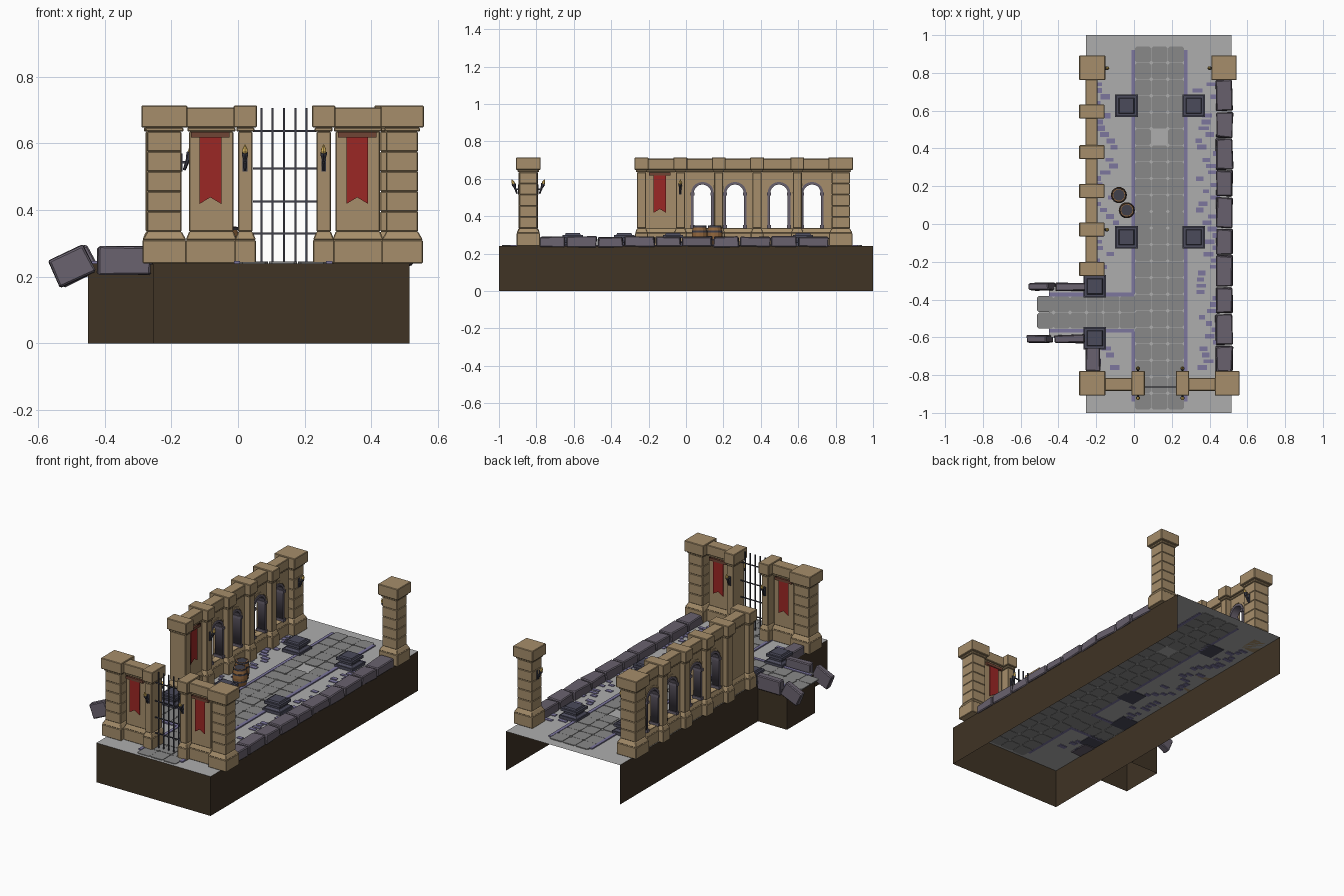
import bpy, bmesh, math, random
from mathutils import Matrix, Vector

if "Cube" in bpy.data.objects:
    bpy.data.objects.remove(bpy.data.objects["Cube"])

random.seed(4)
G = 0.24  # ground level


def mat(name, r, g, b):
    m = bpy.data.materials.new(name)
    m.diffuse_color = (r, g, b, 1)
    m.use_nodes = True
    m.node_tree.nodes["Principled BSDF"].inputs["Base Color"].default_value = m.diffuse_color
    return m


TAN = mat("sandstone", .38, .27, .145)
EARTH = mat("earth", .05, .033, .018)
ROCK = mat("purple_rock", .14, .12, .155)
SLATE = mat("slate", .07, .07, .105)
FLOOR = mat("floor_grey", .42, .42, .42)
PAVE = mat("paving_grey", .25, .25, .25)
TRIM = mat("trim_purple", .2, .18, .34)
RED = mat("cloth_red", .33, .02, .018)
WOOD = mat("wood", .28, .13, .045)
BAR = mat("rod_wood", .16, .06, .035)
IRON = mat("iron", .05, .05, .07)
FIRE = mat("flame", .75, .5, .12)


def put(name, bm, m, bevel=0):
    bmesh.ops.recalc_face_normals(bm, faces=bm.faces)
    me = bpy.data.meshes.new(name)
    bm.to_mesh(me)
    bm.free()
    return link(name, me, m, bevel)


def link(name, me, m, bevel=0):
    me.materials.clear()
    me.materials.append(m)
    ob = bpy.data.objects.new(name, me)
    bpy.context.collection.objects.link(ob)
    if bevel:
        mod = ob.modifiers.new("bevel", 'BEVEL')
        mod.width, mod.segments = bevel, 1
    return ob


def box(bm, x0, x1, y0, y1, z0, z1, t=0, M=None):
    """Box whose top is inset by t."""
    vs = [Vector(p) for p in ((x0, y0, z0), (x1, y0, z0), (x1, y1, z0), (x0, y1, z0),
          (x0+t, y0+t, z1), (x1-t, y0+t, z1), (x1-t, y1-t, z1), (x0+t, y1-t, z1))]
    v = [bm.verts.new(M @ p if M else p) for p in vs]
    for f in ((3, 2, 1, 0), (4, 5, 6, 7), (0, 1, 5, 4), (1, 2, 6, 5), (2, 3, 7, 6), (3, 0, 4, 7)):
        bm.faces.new([v[i] for i in f])


def lathe(name, profile, n, m, M):
    bm = bmesh.new()
    rings = [[bm.verts.new(M @ Vector((r*math.cos(k*math.tau/n), r*math.sin(k*math.tau/n), z)))
              for k in range(n)] for r, z in profile]
    for a, b in zip(rings, rings[1:]):
        for k in range(n):
            bm.faces.new((a[k], a[(k+1) % n], b[(k+1) % n], b[k]))
    bm.faces.new(rings[0][::-1])
    bm.faces.new(rings[-1])
    return put(name, bm, m)


def sheet(name, loops, half, M, m):
    """Flat outline with holes, extruded both ways."""
    cu = bpy.data.curves.new(name, 'CURVE')
    cu.dimensions, cu.fill_mode, cu.extrude = '2D', 'BOTH', half
    for pts in loops:
        s = cu.splines.new('POLY')
        s.points.add(len(pts) - 1)
        for p, q in zip(s.points, pts):
            p.co = (q[0], q[1], 0, 1)
        s.use_cyclic_u = True
    tmp = bpy.data.objects.new("tmp", cu)
    bpy.context.collection.objects.link(tmp)
    me = bpy.data.meshes.new_from_object(tmp.evaluated_get(bpy.context.evaluated_depsgraph_get()))
    bpy.data.objects.remove(tmp)
    me.transform(M)
    return link(name, me, m)


def facing_x(x):
    return Matrix(((0, 0, 1, x), (1, 0, 0, 0), (0, 1, 0, 0), (0, 0, 0, 1)))


def facing_y(y):
    return Matrix(((1, 0, 0, 0), (0, 0, -1, y), (0, 1, 0, 0), (0, 0, 0, 1)))


# Ground slab: open-bottomed skirt without a back wall, plus side spur
bm = bmesh.new()
for x0, x1, y0, y1 in ((-.255, .515, -1, 1), (-.45, -.255, -.6, -.33)):
    bm.faces.new([bm.verts.new((x, y, G)) for x, y in ((x0, y0), (x1, y0), (x1, y1), (x0, y1))])
put("floor", bm, FLOOR)
bm = bmesh.new()
for path in (((-.255, 1), (-.255, -1), (.515, -1), (.515, 1)),
             ((-.255, -.33), (-.45, -.33), (-.45, -.6), (-.255, -.6))):
    for (xa, ya), (xb, yb) in zip(path, path[1:]):
        bm.faces.new([bm.verts.new(p) for p in ((xa, ya, 0), (xb, yb, 0), (xb, yb, G), (xa, ya, G))])
put("earth_skirt", bm, EARTH)

# Paving: chamfered square tiles on the main path and the side path
bm = bmesh.new()
S, C = .0875, .009
tiles = [(.0475 + S*i, -.94 + S*j) for i in range(3) for j in range(22) if (i, j) != (1, 16)]
tiles += [(-.47 + S*i, -.468 + S*(j - .5)) for i in range(6) for j in range(2)]
for cx, cy in tiles:
    h, z1 = S/2 - .0012, G + random.uniform(.003, .006)
    oct8 = [(h-C, -h), (h, C-h), (h, h-C), (h-C, h), (C-h, h), (-h, h-C), (-h, C-h), (C-h, -h)]
    lo, hi = [[bm.verts.new((cx+x, cy+y, z)) for x, y in oct8] for z in (G-.003, z1)]
    bm.faces.new(lo[::-1])
    bm.faces.new(hi)
    for k in range(8):
        bm.faces.new((lo[k], lo[(k+1) % 8], hi[(k+1) % 8], hi[k]))
put("paving_tiles", bm, PAVE)

# Path edging strips and loose little bricks along the walls
bm = bmesh.new()
for x0, x1, y0, y1 in ((-.012, .006, -.37, .92), (-.012, .006, -.94, -.57), (.264, .284, -.94, .92),
                       (-.45, 0, -.383, -.363), (-.45, 0, -.575, -.555)):
    box(bm, x0, x1, y0, y1, G-.003, G+.007)
put("path_edging", bm, TRIM)
bm = bmesh.new()
for wall, s in ((-.195, 1), (.435, -1)):
    for k in range(46):
        y = -.76 + 1.5*k/45
        if s > 0 and -.66 < y < -.27:
            continue
        x = wall + s*.1*random.random()**1.5
        w, d = random.uniform(.015, .028), random.uniform(.009, .014)
        box(bm, x-w, x+w, y-d, y+d, G-.003, G+.004)
put("loose_bricks", bm, TRIM)


# Sandstone columns and walls: flared foot, coursed shaft, neck, cap
def column(name, x0, x1, y0, y1, inset=.013, courses=4, top=.714, shaft=True):
    bm = bmesh.new()
    def part(i, za, zb, t=0):
        box(bm, x0+i, x1-i, y0+i, y1-i, za, zb, t)
    part(.003, G, .31)
    part(.003, .31, .335, inset-.003)
    if shaft:
        h = .3/courses
        for k in range(courses):
            part(inset, .335+k*h, .335+(k+1)*h)
    part(inset-.005, .635, .648)
    part(0, .648, top)
    put(name, bm, TAN, .003)


for tag, x0, x1, y0, y1 in (("front_left", -.29, -.152, -.908, -.778), ("front_right", .428, .558, -.908, -.778),
                            ("back_left", -.29, -.152, .762, .893), ("back_right", .41, .543, .762, .893)):
    column(tag + "_corner_pillar", x0, x1, y0, y1, .017, 5)
column("gate_post_left", -.013, .057, -.908, -.778, courses=1)
column("gate_post_right", .222, .292, -.908, -.778, courses=1)
column("front_wall_left", -.16, 0, -.883, -.815, courses=1, top=.707)
column("front_wall_right", .28, .44, -.883, -.815, courses=1, top=.707)
for y in (-.238, -.03, .175, .38, .595):
    column("arcade_pillar", -.29, -.157, y-.037, y+.037, courses=1)
column("arcade_foot_and_cap", -.258, -.192, -.25, .8, top=.707, shaft=False)

# Arcade panel with four arched windows, their stone frames and hoods
SPRING = .522


def arch(c, r, z0):
    pts = [(c+r*math.cos(a*math.pi/10), SPRING+r*math.sin(a*math.pi/10)) for a in range(11)]
    return [(c+r, z0)] + pts + [(c-r, z0)]


WINDOWS = (.088, .262, .497, .674)
sheet("arcade_panel", [[(-.24, .3), (.8, .3), (.8, .65), (-.24, .65)]] +
      [arch(c, .058, .337) for c in WINDOWS], .019, facing_x(-.225), TAN)
for c in WINDOWS:
    sheet("window_frame", [arch(c, .061, .336) + arch(c, .047, .336)[::-1]], .025, facing_x(-.225), ROCK)
    sheet("window_hood", [arch(c, .075, SPRING) + arch(c, .066, SPRING)[::-1]], .023, facing_x(-.225), TAN)
    bm = bmesh.new()
    for s in (-1, 1):
        for z0, z1 in ((.335, .352), (SPRING-.012, SPRING+.004)):
            y = c + s*.053
            box(bm, -.256, -.194, y-.011, y+.011, z0, z1)
    put("window_column_blocks", bm, ROCK)


# Swallow-tailed banners with rods
def banner(c, M, z=.625):
    sheet("banner", [[(c-.033, z), (c-.033, z-.207), (c, z-.187), (c+.033, z-.207), (c+.033, z)]], .002, M, RED)
    sheet("banner_rod", [[(c-.058, z-.008), (c+.058, z-.008), (c+.058, z+.009), (c-.058, z+.009)]], .007, M, BAR)


for c in (-.083, .358):
    banner(c, facing_y(-.876))
    banner(c, facing_y(-.822))
banner(-.14, facing_x(-.199))

# Portcullis
bm = bmesh.new()
for k in range(5):
    x = .07 + .034*k
    box(bm, x-.003, x+.003, -.866, -.860, G, .706)
for z in (.33, .425, .525, .637):
    box(bm, .045, .235, -.865, -.861, z-.003, z+.003)
put("portcullis", bm, IRON)

# Torches leaning out from the walls
for x, y, ang in ((.021, -.895, -90), (.257, -.895, -90), (.021, -.791, 90), (.257, -.791, 90),
                  (-.17, -.03, 0), (-.169, .825, 0), (.427, .825, 180)):
    base = Matrix.Translation((x, y, .52)) @ Matrix.Rotation(math.radians(ang), 4, 'Z')
    lean = base @ Matrix.Translation((.008, 0, 0)) @ Matrix.Rotation(math.radians(20), 4, 'Y')
    lathe("torch_holder", [(.004, 0), (.006, .035), (.011, .05), (.011, .056)], 6, IRON, lean)
    lathe("torch_flame", [(.008, .055), (.009, .064), (.001, .082)], 6, FIRE, lean)
    bm = bmesh.new()
    box(bm, -.004, .003, -.007, .007, -.005, .05, 0, base)
    box(bm, 0, .022, -.003, .003, .02, .027, 0, base)
    put("torch_bracket", bm, IRON)

# Slate pedestals
for x, y in ((-.04, .626), (.316, .626), (-.04, -.07), (.316, -.07), (-.207, -.33), (-.207, -.605)):
    bm = bmesh.new()
    for r, z0, z1, t in ((.06, G-.003, .258, 0), (.054, .258, .268, .012), (.041, .268, .284, 0),
                         (.054, .284, .3, 0), (.042, .3, .309, .004)):
        box(bm, x-r, x+r, y-r, y+r, z0, z1, t)
    put("pedestal", bm, SLATE)

# Barrels
for x, y in ((-.08, .153), (-.038, .073)):
    M = Matrix.Translation((x, y, G))
    lathe("barrel", [(.034, 0), (.041, .03), (.043, .055), (.041, .08), (.034, .11), (.03, .11), (.03, .105)], 14, WOOD, M)
    for z, r in ((.002, .036), (.03, .0425), (.073, .0425), (.1, .0375)):
        lathe("barrel_band", [(r, z), (r, z+.009)], 14, IRON, M)


# Broken stone footings
def stone(c, size, tilt=0, jitter=.004):
    sx, sy, sz = (s/2 for s in size)
    bm = bmesh.new()
    M = Matrix.Translation(c) @ Matrix.Rotation(math.radians(tilt), 4, 'Y') @ \
        Matrix.Rotation(math.radians(random.uniform(-1.5, 1.5)), 4, 'Z')
    box(bm, -sx, sx, -sy, sy, -sz, sz, .002, M)
    for v in bm.verts:
        v.co += Vector([random.uniform(-jitter, jitter) for _ in range(3)])
    put("broken_stone", bm, ROCK, .005)


y = -.785
for k in range(10):
    L = 1.55/10 + (.015 if k % 2 else -.015)
    stone((.478, y+L/2, .263), (.088, L-.005, .054))
    y += L
stone((-.217, -.715, .263), (.08, .13, .054))
for y, dx in ((-.332, 0), (-.608, -.012)):
    stone((-.337+dx/2, y, .248), (.16, .045, .084), 0, .003)
    stone((-.487+dx, y, .232), (.118, .042, .088), -25, .003)
